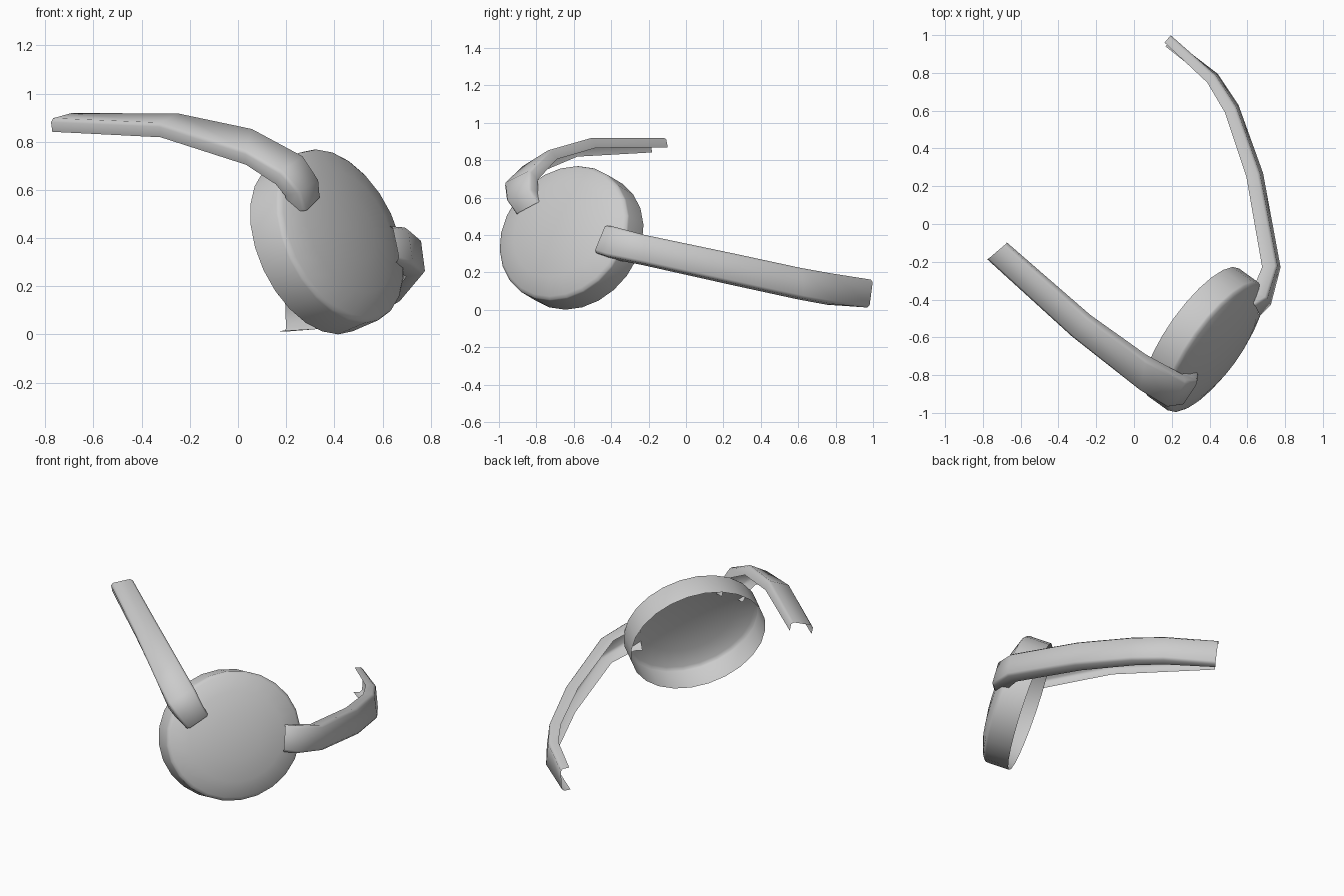
import bpy, math
from mathutils import Vector

if "Cube" in bpy.data.objects:
    bpy.data.objects.remove(bpy.data.objects["Cube"])


def make_object(name, verts, faces, angle=40):
    mesh = bpy.data.meshes.new(name)
    mesh.from_pydata(verts, [], faces)
    mesh.update()
    ob = bpy.data.objects.new(name, mesh)
    bpy.context.collection.objects.link(ob)
    bpy.ops.object.select_all(action='DESELECT')
    ob.select_set(True)
    bpy.context.view_layer.objects.active = ob
    bpy.ops.object.shade_smooth_by_angle(angle=math.radians(angle))
    return ob


def make_patch():
    # tilted open-backed cup: straight wall, softened rim, shallow dome
    n = Vector((0.765, -0.55, 0.33)).normalized()
    h = Vector((0, 0, 1)).cross(n).normalized()
    v = n.cross(h)
    centre = Vector((0.313, -0.572, 0.361))
    profile = [(1, 0), (1, 0.14), (0.99, 0.15), (0.95, 0.162),
               (0.7, 0.197), (0.35, 0.219)]
    seg = 24
    verts, faces = [], []
    for r, d in profile:
        for i in range(seg):
            a = 2 * math.pi * i / seg
            verts.append(centre + n * d + h * (0.415 * r * math.cos(a))
                         + v * (0.382 * r * math.sin(a)))
    for k in range(len(profile) - 1):
        for i in range(seg):
            j = (i + 1) % seg
            faces.append((k * seg + i, k * seg + j,
                          (k + 1) * seg + j, (k + 1) * seg + i))
    verts.append(centre + n * 0.227)
    base = (len(profile) - 1) * seg
    for i in range(seg):
        faces.append((base + i, base + (i + 1) % seg, len(verts) - 1))
    make_object("patch_cup", verts, faces)


def make_strap(name, stations, depth_start, depth_end, bevel=0.014):
    # open channel swept through pairs of (lower edge, upper edge) points
    inside = Vector((0, -0.1, 0.2))
    pairs = [(Vector(s[:3]), Vector(s[3:])) for s in stations]
    mids = [(a + b) / 2 for a, b in pairs]
    last = len(pairs) - 1
    verts, faces = [], []
    for i, (lo, up) in enumerate(pairs):
        tangent = mids[min(i + 1, last)] - mids[max(i - 1, 0)]
        w = (up - lo).normalized()
        inner = tangent.cross(w).normalized()
        if inner.dot(inside - mids[i]) < 0:
            inner = -inner
        d = depth_start + (depth_end - depth_start) * i / last
        verts += [lo + inner * d, lo + inner * bevel, lo + w * bevel,
                  up - w * bevel, up + inner * bevel, up + inner * d]
    flip = (verts[3] - verts[2]).cross(mids[1] - mids[0]).dot(inside - mids[0]) > 0
    for i in range(last):
        for j in range(5):
            a, b = i * 6 + j, (i + 1) * 6 + j
            f = (a, a + 1, b + 1, b)
            faces.append(f[::-1] if flip else f)
    make_object(name, verts, faces, 50)


make_patch()

# strap rising over the forehead
make_strap("upper_strap", [
    (0.28, -0.91, 0.51, 0.345, -0.79, 0.575),
    (0.255, -0.965, 0.59, 0.34, -0.835, 0.645),
    (0.18, -0.975, 0.675, 0.275, -0.835, 0.745),
    (0.03, -0.885, 0.76, 0.06, -0.725, 0.86),
    (-0.33, -0.60, 0.875, -0.24, -0.50, 0.922),
    (-0.778, -0.19, 0.895, -0.68, -0.107, 0.922),
], 0.08, 0.055)

# strap running back around the side of the head
make_strap("side_strap", [
    (0.67, -0.49, 0.31, 0.64, -0.43, 0.455),
    (0.727, -0.43, 0.29, 0.705, -0.39, 0.447),
    (0.778, -0.23, 0.25, 0.758, -0.22, 0.402),
    (0.685, 0.27, 0.14, 0.665, 0.27, 0.30),
    (0.555, 0.63, 0.062, 0.54, 0.62, 0.225),
    (0.445, 0.795, 0.032, 0.43, 0.79, 0.195),
    (0.20, 0.98, 0.01, 0.195, 1.0, 0.16),
], 0.095, 0.052)
